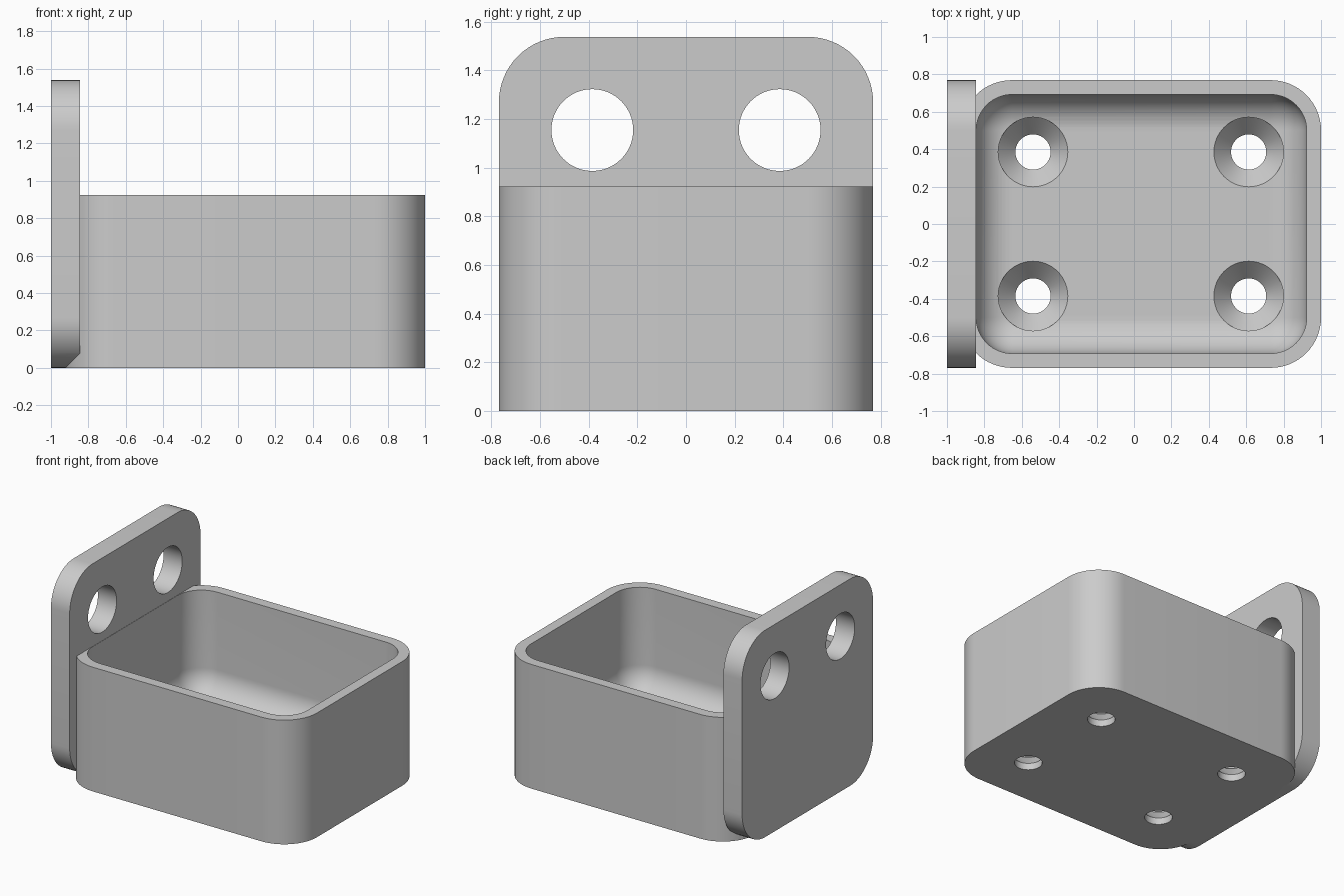
import bpy, bmesh, math
from mathutils import Vector, Matrix

cube = bpy.data.objects.get("Cube")
if cube:
    bpy.data.objects.remove(cube, do_unlink=True)

grey = bpy.data.materials.new("light_grey")
grey.use_nodes = True
COLOUR = (0.6, 0.6, 0.6, 1)
grey.diffuse_color = COLOUR
grey.node_tree.nodes["Principled BSDF"].inputs["Base Color"].default_value = COLOUR


def finish(name, bm):
    bmesh.ops.recalc_face_normals(bm, faces=bm.faces)
    mesh = bpy.data.meshes.new(name)
    bm.to_mesh(mesh)
    bm.free()
    mesh.materials.append(grey)
    obj = bpy.data.objects.new(name, mesh)
    bpy.context.collection.objects.link(obj)
    return obj


def rounded_block(name, low, high, radius, axis=None):
    """Block rounded on the edges along one axis, or on every edge."""
    low, high = Vector(low), Vector(high)
    bm = bmesh.new()
    bmesh.ops.create_cube(bm, size=1)
    for v in bm.verts:
        v.co = (low + high) / 2 + v.co * (high - low)
    edges = [e for e in bm.edges if axis is None
             or abs((e.verts[0].co - e.verts[1].co)[axis]) > 0.01]
    bmesh.ops.bevel(bm, geom=edges, offset=radius, segments=16,
                    profile=0.5, affect='EDGES')
    return finish(name, bm)


def lathe(name, profile, matrix):
    """Closed solid turned about z from (radius, height) points."""
    bm = bmesh.new()
    n = 64
    rings = [[bm.verts.new((r * math.cos(2 * math.pi * i / n),
                            r * math.sin(2 * math.pi * i / n), z))
              for i in range(n)] for r, z in profile]
    for a, b in zip(rings, rings[1:]):
        for i in range(n):
            j = (i + 1) % n
            bm.faces.new((a[i], a[j], b[j], b[i]))
    bm.faces.new(rings[0])
    bm.faces.new(rings[-1])
    bm.transform(matrix)
    return finish(name, bm)


def combine(target, other, operation):
    mod = target.modifiers.new(operation, 'BOOLEAN')
    mod.operation, mod.object, mod.solver = operation, other, 'EXACT'
    bpy.context.view_layer.objects.active = target
    bpy.ops.object.modifier_apply(modifier=mod.name)
    bpy.data.objects.remove(other, do_unlink=True)


FLOOR, HALF, RADIUS = 0.154, 0.769, 0.269

# Tray with a filleted cavity
tray = rounded_block("tray_bracket", (-0.923, -HALF, 0), (1, HALF, 0.923), RADIUS, 2)
cavity = rounded_block("cavity", (-0.844, -0.692, FLOOR), (0.923, 0.692, 1.6), 0.192)
combine(tray, cavity, 'DIFFERENCE')

# Upright mounting plate
plate = rounded_block("mounting_plate", (-1, -HALF, 0), (-0.846, HALF, 1.538), RADIUS, 0)
for side in (-1, 1):
    place = Matrix.Translation((-0.92, side * 0.385, 1.155)) @ Matrix.Rotation(math.pi / 2, 4, 'Y')
    combine(plate, lathe("plate_hole", [(0.168, -0.2), (0.168, 0.2)], place), 'DIFFERENCE')
combine(tray, plate, 'UNION')

# Countersunk screw holes in the floor
screw = [(0.094, -0.1), (0.094, 0.05), (0.186, FLOOR - 0.004), (0.186, 0.45)]
for x in (-0.54, 0.613):
    for y in (-0.385, 0.385):
        combine(tray, lathe("screw_hole", screw, Matrix.Translation((x, y, 0))), 'DIFFERENCE')

bpy.ops.object.select_all(action='DESELECT')
tray.select_set(True)
bpy.context.view_layer.objects.active = tray
bpy.ops.object.shade_smooth_by_angle(angle=math.radians(30))
